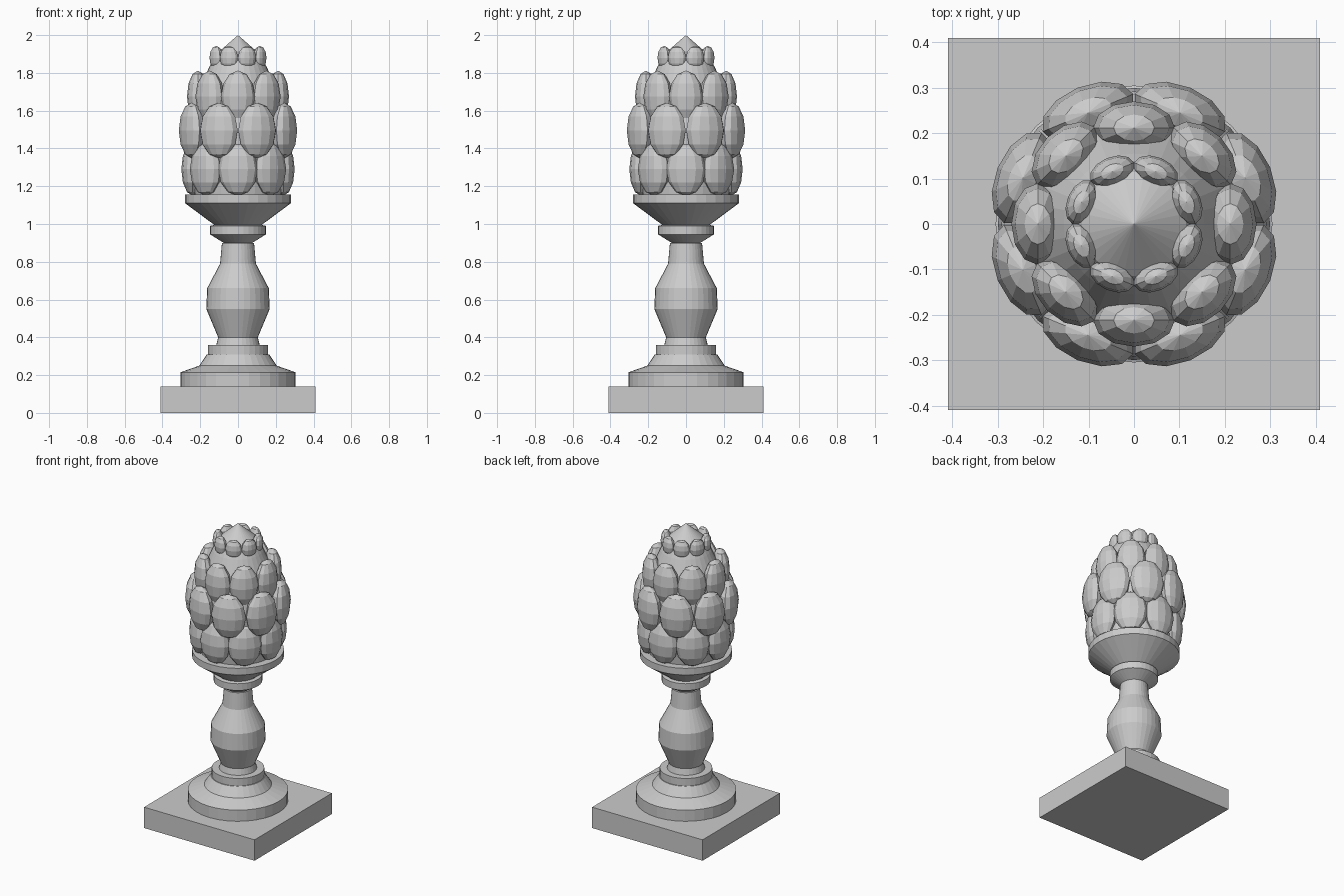
import bpy, bmesh, math
from mathutils import Matrix, Vector

if "Cube" in bpy.data.objects:
    bpy.data.objects.remove(bpy.data.objects["Cube"])

stone = bpy.data.materials.new("grey_stone")
stone.diffuse_color = (0.6, 0.6, 0.6, 1)
stone.use_nodes = True
stone.node_tree.nodes["Principled BSDF"].inputs["Base Color"].default_value = stone.diffuse_color


def finish(name, bm):
    bmesh.ops.recalc_face_normals(bm, faces=bm.faces)
    mesh = bpy.data.meshes.new(name)
    bm.to_mesh(mesh)
    bm.free()
    mesh.materials.append(stone)
    obj = bpy.data.objects.new(name, mesh)
    bpy.context.collection.objects.link(obj)
    return obj


def lathe(name, profile, steps=32):
    """Spin a list of (radius, height) points about the z axis."""
    bm = bmesh.new()
    verts = [bm.verts.new((r, 0, z)) for r, z in profile]
    edges = [bm.edges.new(pair) for pair in zip(verts, verts[1:])]
    bmesh.ops.spin(bm, geom=verts + edges, cent=(0, 0, 0), axis=(0, 0, 1),
                   angle=math.tau, steps=steps)
    bmesh.ops.remove_doubles(bm, verts=bm.verts, dist=1e-4)
    return finish(name, bm)


def scale_row(name, z, radius, depth, width, height, offset):
    """Ring of eight faceted ellipsoid scales."""
    bm = bmesh.new()
    for i in range(8):
        m = (Matrix.Rotation(math.radians(45 * i + offset), 4, 'Z')
             @ Matrix.Translation((radius, 0, z))
             @ Matrix.Diagonal(Vector((depth, width, height, 1))))
        bmesh.ops.create_uvsphere(bm, u_segments=12, v_segments=6,
                                  radius=1, matrix=m)
    return finish(name, bm)


# Square plinth
bm = bmesh.new()
bmesh.ops.create_cube(bm, size=1, matrix=Matrix.Translation((0, 0, 0.07))
                      @ Matrix.Diagonal(Vector((0.82, 0.82, 0.14, 1))))
finish("plinth", bm)

# Stepped round foot
lathe("foot", [(0, 0.14), (0.305, 0.14), (0.305, 0.215), (0.205, 0.25),
               (0.165, 0.31), (0.16, 0.31), (0.16, 0.36), (0.115, 0.36),
               (0.105, 0.40), (0, 0.40)])

# Turned baluster stem
lathe("stem", [(0, 0.38), (0.105, 0.40), (0.168, 0.55), (0.163, 0.66),
               (0.095, 0.79), (0.085, 0.90), (0, 0.90)])

# Collar and flared cup
lathe("cup", [(0, 0.90), (0.075, 0.90), (0.148, 0.945), (0.148, 0.99),
              (0.125, 0.995), (0.28, 1.11), (0.28, 1.155), (0, 1.155)])

# Egg-shaped core with pointed tip
lathe("cone_core", [(0, 1.15), (0.23, 1.15), (0.25, 1.30), (0.255, 1.50),
                    (0.22, 1.68), (0.155, 1.825), (0.115, 1.90), (0, 2.0)])

# Overlapping rows of scales
scale_row("scales_bottom", 1.29, 0.24, 0.06, 0.105, 0.14, 0)
scale_row("scales_lower", 1.495, 0.265, 0.06, 0.108, 0.147, 22.5)
scale_row("scales_upper", 1.675, 0.212, 0.058, 0.09, 0.137, 0)
scale_row("scales_top", 1.88, 0.125, 0.032, 0.052, 0.063, 22.5)
